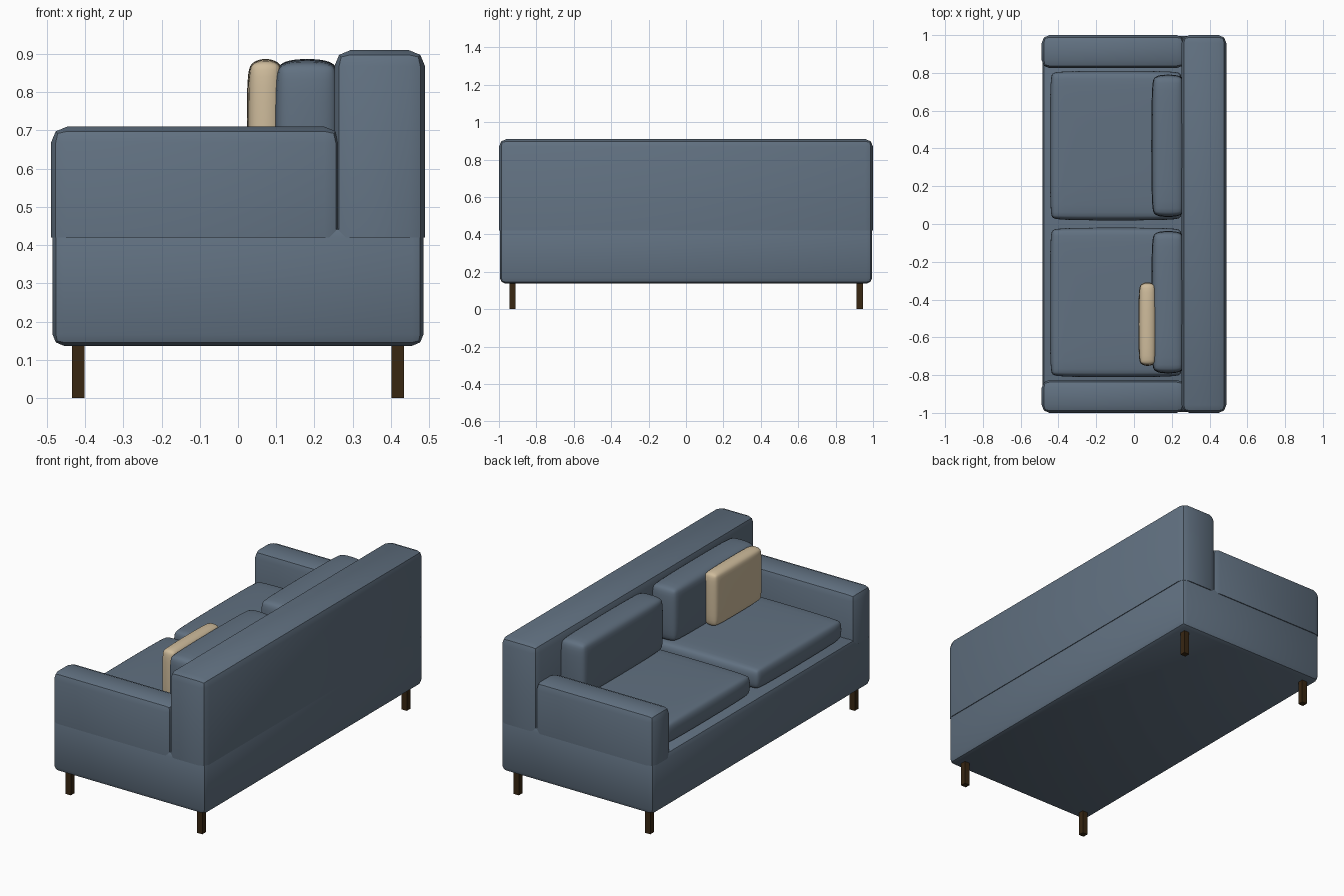
import bpy, bmesh, math

if "Cube" in bpy.data.objects:
    bpy.data.objects.remove(bpy.data.objects["Cube"])


def material(name, rgb):
    m = bpy.data.materials.new(name)
    m.diffuse_color = (*rgb, 1)
    m.use_nodes = True
    m.node_tree.nodes["Principled BSDF"].inputs["Base Color"].default_value = m.diffuse_color
    return m


BLUE = material("blue_grey_fabric", (0.12, 0.165, 0.22))
CREAM = material("cream_fabric", (0.62, 0.50, 0.33))
WOOD = material("dark_wood", (0.04, 0.02, 0.006))


def box(name, lo, hi, mat, bevel=0.0, segs=2, open_bottom=False, soft=False):
    """Box between two corners, optionally with bevelled or cushion-soft edges."""
    bm = bmesh.new()
    bmesh.ops.create_cube(bm, size=1)
    for v in bm.verts:
        v.co = [(a + b) / 2 + c * (b - a) for a, b, c in zip(lo, hi, v.co)]
    if bevel:
        edges = [e for e in bm.edges
                 if not (open_bottom and all(v.co.z < lo[2] + 1e-4 for v in e.verts))]
        bmesh.ops.bevel(bm, geom=edges, offset=bevel, segments=segs,
                        profile=0.5, affect='EDGES')
    mesh = bpy.data.meshes.new(name)
    bm.to_mesh(mesh)
    bm.free()
    mesh.materials.append(mat)
    ob = bpy.data.objects.new(name, mesh)
    bpy.context.collection.objects.link(ob)
    if soft:
        sub = ob.modifiers.new("soften", 'SUBSURF')
        sub.levels = sub.render_levels = 2
    if bevel:
        bpy.ops.object.select_all(action='DESELECT')
        ob.select_set(True)
        bpy.context.view_layer.objects.active = ob
        if soft:
            bpy.ops.object.shade_smooth()
        else:
            bpy.ops.object.shade_smooth_by_angle(angle=math.radians(30))
    return ob


# Frame: base, back rest
box("base", (-0.485, -0.995, 0.137), (0.485, 0.995, 0.45), BLUE, 0.03)
box("back_rest", (0.252, -1, 0.42), (0.489, 1, 0.91), BLUE, 0.042, open_bottom=True)

for s, side in ((-1, "right"), (1, "left")):
    def ys(a, b):
        return sorted((s * a, s * b))

    # Arm rests
    y0, y1 = ys(0.825, 1.0)
    box(side + "_arm", (-0.489, y0, 0.42), (0.268, y1, 0.71), BLUE, 0.042, open_bottom=True)

    # Seat and back cushions
    y0, y1 = ys(0.018, 0.812)
    box(side + "_seat_cushion", (-0.447, y0, 0.44), (0.26, y1, 0.578), BLUE, 0.045, soft=True)
    y0, y1 = ys(0.036, 0.792)
    box(side + "_back_cushion", (0.09, y0, 0.56), (0.272, y1, 0.888), BLUE, 0.05, soft=True)

    # Legs
    y0, y1 = ys(0.912, 0.945)
    for x, end in ((-0.418, "front"), (0.418, "rear")):
        box(f"{side}_{end}_leg", (x - 0.0165, y0, 0), (x + 0.0165, y1, 0.15), WOOD)

# Loose pillow
box("throw_pillow", (0.022, -0.752, 0.57), (0.122, -0.308, 0.888), CREAM, 0.038, soft=True)
